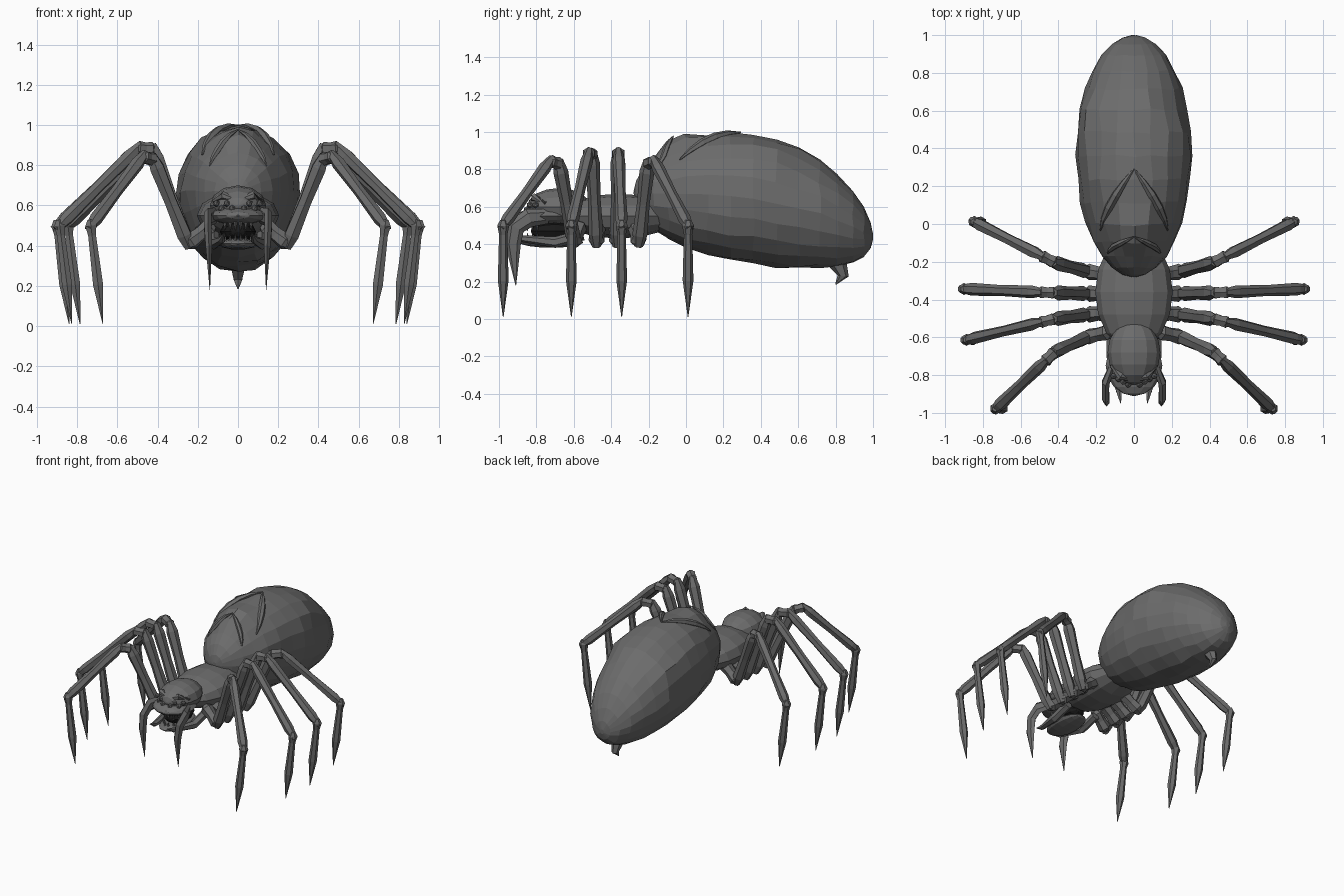
import bpy, bmesh, math, random
from math import sin, cos, pi, radians
from mathutils import Vector

random.seed(4)
cube = bpy.data.objects.get("Cube")
if cube:
    bpy.data.objects.remove(cube)


def material(name, value):
    m = bpy.data.materials.new(name)
    m.use_nodes = True
    m.diffuse_color = (value, value, value, 1)
    m.node_tree.nodes["Principled BSDF"].inputs["Base Color"].default_value = m.diffuse_color
    return m


GREY = material("dark grey", 0.15)
BLACK = material("mouth black", 0.01)


def loft(name, rings, mat):
    """Skin a list of equal-sized point rings and close both ends."""
    bm = bmesh.new()
    loops = [[bm.verts.new(p) for p in ring] for ring in rings]
    for near, far in zip(loops, loops[1:]):
        for i in range(len(near)):
            bm.faces.new((near[i - 1], near[i], far[i], far[i - 1]))
    bm.faces.new(loops[0])
    bm.faces.new(loops[-1])
    bmesh.ops.recalc_face_normals(bm, faces=bm.faces)
    mesh = bpy.data.meshes.new(name)
    bm.to_mesh(mesh)
    bm.free()
    mesh.materials.append(mat)
    bpy.context.collection.objects.link(bpy.data.objects.new(name, mesh))


def tube(name, path, radii, flat=1.0):
    """Six-sided tube along a path; flat squashes it sideways."""
    pts = [Vector(p) for p in path]
    rings = []
    for i, (p, radius) in enumerate(zip(pts, radii)):
        along = (pts[min(i + 1, len(pts) - 1)] - pts[max(i - 1, 0)]).normalized()
        side = Vector((1, 0, 0)) if abs(along.x) < 0.8 else Vector((0, 1, 0))
        u = along.cross(side).normalized()
        v = along.cross(u)
        rings.append([p + (u * cos(a) + v * sin(a) * flat) * radius
                      for a in (k * pi / 3 for k in range(6))])
    loft(name, rings, GREY)


def ovoid_point(centre, size, u, a):
    """Point on an egg lying along y: u runs front to back, a goes around."""
    return Vector(centre) + Vector((size[0] * sin(u) * cos(a),
                                    -size[1] * cos(u),
                                    size[2] * sin(u) * sin(a)))


def ovoid(name, centre, size, steps, sides, mat=GREY):
    rings = []
    for i in range(steps + 1):
        u = min(max(pi * i / steps, 0.05), pi - 0.05)
        rings.append([ovoid_point(centre, size, u, math.tau * k / sides) for k in range(sides)])
    loft(name, rings, mat)


# Abdomen: an egg whose tail droops, with lumps on its shoulders and front
LUMPS = [(Vector((-0.26, 0.58, 0.82)), Vector((-0.05, 0, 0.03))),
         (Vector((0.27, 0.43, 0.84)), Vector((0.03, 0, 0.03))),
         (Vector((0, -0.03, 0.92)), Vector((0, -0.02, 0.05)))]


def abdomen_point(u, a):
    p = ovoid_point((0, 0.36, 0.67), (0.305, 0.64, 0.35), u, a)
    p.z -= 0.23 * ((1 - cos(u)) / 2) ** 3
    for spot, push in LUMPS:
        p += push * max(0, 1 - (p - spot).length / 0.15)
    return p


def rough(p, amount):
    return p + Vector([random.uniform(-amount, amount) for axis in "xyz"])


STEPS, SIDES = 16, 20
abdomen_rings = []
for step in range(STEPS + 1):
    u = min(max(pi * step / STEPS, 0.05), pi - 0.05)
    abdomen_rings.append([rough(abdomen_point(u, math.tau * k / SIDES), 0.008 * sin(u))
                          for k in range(SIDES)])
loft("abdomen", abdomen_rings, GREY)


def fold(name, start, end, spread, radius):
    """Raised skin fold running from the back's midline down one flank."""
    parts = [k / 5 for k in range(6)]
    path = [abdomen_point(radians(start + (end - start) * t), radians(90 - spread * t))
            for t in parts]
    tube(name, path, [radius * (0.2 + sin(pi * t)) for t in parts])


for s in (1, -1):
    fold("back_fold", 84, 52, 48 * s, 0.02)
    fold("front_fold", 50, 36, 52 * s, 0.015)

# Hooked spinneret under the tail
tube("spinneret", [(0, 0.81, 0.3), (0, 0.84, 0.23), (0, 0.8, 0.185)], [0.05, 0.03, 0.003], 0.8)

# Thorax, skull, face and jaw
ovoid("thorax", (0, -0.36, 0.55), (0.205, 0.31, 0.12), 8, 12)
ovoid("skull", (0, -0.68, 0.6), (0.14, 0.17, 0.1), 8, 12)
ovoid("face", (0, -0.75, 0.55), (0.15, 0.16, 0.045), 8, 12)
ovoid("mouth_cavity", (0, -0.7, 0.47), (0.09, 0.13, 0.06), 8, 10, BLACK)
ovoid("lower_jaw", (0, -0.72, 0.41), (0.1, 0.17, 0.03), 8, 10)

# Teeth along both jaws
for i in range(6):
    x = (i - 2.5) * 0.026
    y = abs(x) - 0.86
    tube("upper_tooth", [(x, y, 0.53), (x, y, 0.47)], [0.013, 0.001])
    tube("lower_tooth", [(x, y, 0.41), (x, y, 0.46)], [0.012, 0.001])

for s in (1, -1):
    # Brow ridge and an arc of eyes under it
    tube("brow", [(s * 0.02, -0.82, 0.63), (s * 0.07, -0.81, 0.65), (s * 0.12, -0.75, 0.62)],
         [0.01, 0.022, 0.01])
    for i in range(4):
        place = (s * (0.03 + 0.026 * i), 0.015 * i - 0.85, 0.585 + 0.025 * (i % 2))
        bpy.ops.mesh.primitive_ico_sphere_add(subdivisions=1, radius=0.018, location=place)
        eye = bpy.context.object
        eye.name = "eye"
        eye.data.materials.append(GREY)

    # Long curved fang with its cheek base
    tube("fang", [(s * 0.11, -0.74, 0.55), (s * 0.15, -0.84, 0.54), (s * 0.15, -0.91, 0.49),
                  (s * 0.145, -0.925, 0.4), (s * 0.14, -0.91, 0.18)],
         [0.04, 0.05, 0.048, 0.042, 0.002], 0.45)
    # Feeler curling forward beside the lower jaw
    tube("feeler", [(s * 0.12, -0.55, 0.45), (s * 0.12, -0.7, 0.41),
                    (s * 0.08, -0.88, 0.43), (s * 0.07, -0.95, 0.46)],
         [0.03, 0.03, 0.018, 0.002])


def limb(name, a, b, radius, shape):
    """Straight leg segment; shape holds (fraction, swelling) pairs."""
    tube(name, [a.lerp(b, t) for t, swell in shape], [radius * swell for t, swell in shape])


BONE = [(-0.05, 0.6), (0.1, 1), (0.5, 0.85), (0.9, 1), (1.05, 0.6)]
CLAW = [(-0.06, 0.5), (0, 1), (0.1, 0.7), (0.6, 0.9), (1, 0.05)]

# Four legs on each side, fanned out from front to back
for s in (1, -1):
    for i, yaw in enumerate((-35, -11, 2, 22)):
        turn = radians(yaw)
        hip_y = 0.1 * i - 0.57
        reach = 0.75 - 0.04 * (i == 0)
        knee_height = 0.88 - 0.05 * (i in (0, 3))
        hip = Vector((s * 0.13, hip_y, 0.5))
        elbow = Vector((s * 0.25, hip_y + 0.05 * sin(turn), 0.41))
        knee = Vector((s * 0.42, hip_y + 0.28 * math.tan(turn * 0.6), knee_height))
        ankle = Vector((s * (0.15 + reach * cos(turn)), hip_y + reach * sin(turn), 0.5))
        tip = ankle - Vector((s * 0.06, 0, 0.49))
        shin_top = knee.lerp(ankle, 0.17) + Vector((0, 0, 0.07))
        limb("leg_hip", hip, elbow, 0.044, BONE)
        limb("leg_thigh", elbow, knee, 0.04, BONE)
        limb("leg_knee", knee, shin_top, 0.036, BONE)
        limb("leg_shin", shin_top, ankle, 0.034, BONE)
        limb("leg_foot", ankle, tip, 0.032, CLAW)
